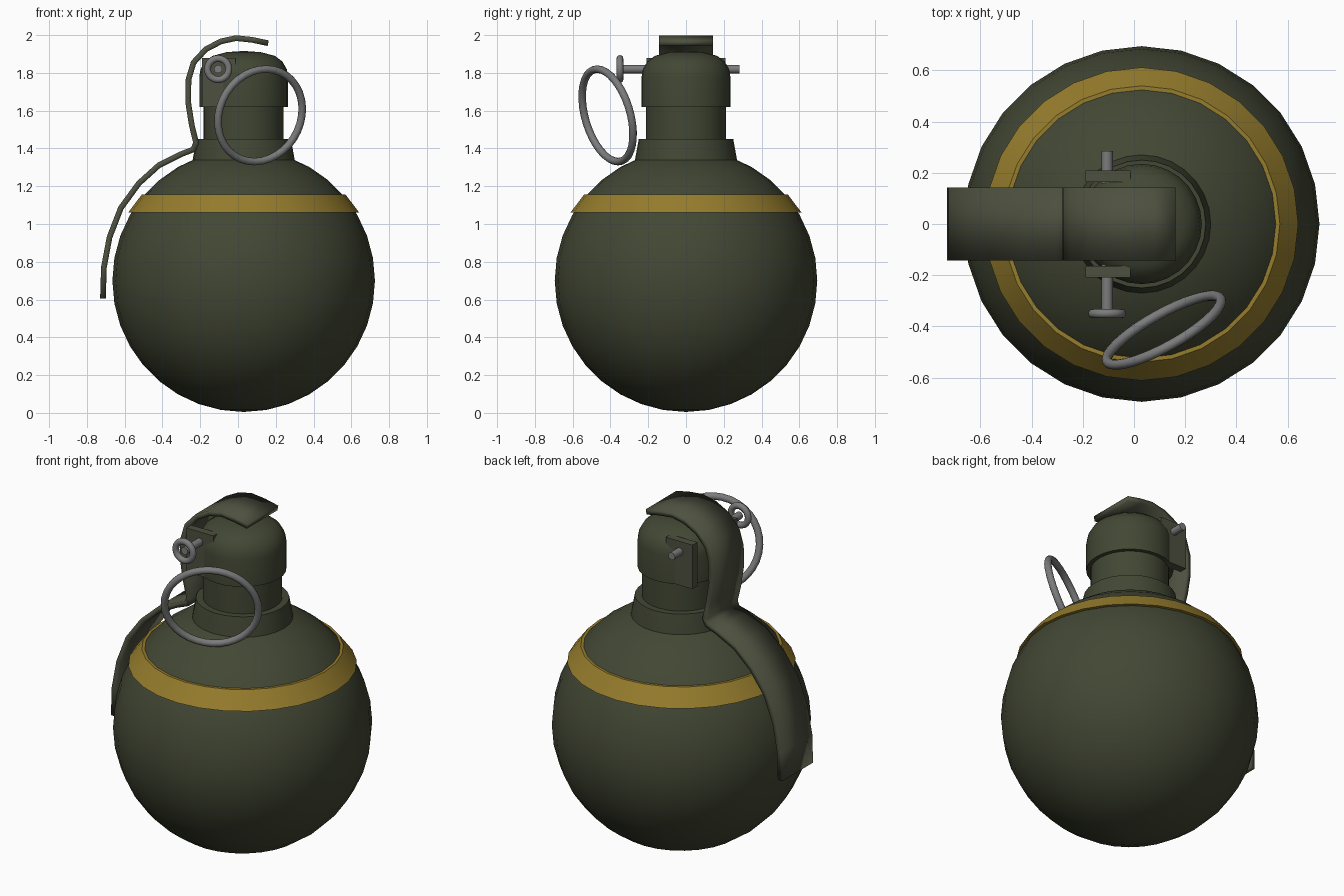
import bpy
import bmesh
import math
from mathutils import Matrix, Vector

if "Cube" in bpy.data.objects:
    bpy.data.objects.remove(bpy.data.objects["Cube"], do_unlink=True)

AXIS_X = 0.03
SIDES = 28


def material(name, r, g, b, rough=0.7):
    mat = bpy.data.materials.new(name)
    mat.use_nodes = True
    mat.diffuse_color = (r, g, b, 1)
    bsdf = mat.node_tree.nodes["Principled BSDF"]
    bsdf.inputs["Base Color"].default_value = (r, g, b, 1)
    bsdf.inputs["Roughness"].default_value = rough
    return mat


OLIVE = material("olive", 0.055, 0.063, 0.034)
DRAB = material("drab", 0.075, 0.08, 0.05)
YELLOW = material("yellow", 0.30, 0.20, 0.025)
STEEL = material("steel", 0.20, 0.20, 0.20, 0.4)


def finish(name, bm, mat, angle=35):
    mesh = bpy.data.meshes.new(name)
    bmesh.ops.recalc_face_normals(bm, faces=bm.faces)
    bm.to_mesh(mesh)
    bm.free()
    mesh.materials.append(mat)
    obj = bpy.data.objects.new(name, mesh)
    bpy.context.collection.objects.link(obj)
    bpy.ops.object.select_all(action="DESELECT")
    obj.select_set(True)
    bpy.context.view_layer.objects.active = obj
    bpy.ops.object.shade_smooth_by_angle(angle=math.radians(angle))
    return obj


def lathe(name, profile, mat, sides=SIDES):
    """Spin a (radius, z) profile about the body axis."""
    bm = bmesh.new()
    verts = [bm.verts.new((r, 0, z)) for r, z in profile]
    edges = [bm.edges.new(pair) for pair in zip(verts, verts[1:])]
    bmesh.ops.spin(bm, geom=verts + edges, axis=(0, 0, 1), cent=(0, 0, 0),
                   angle=math.tau, steps=sides)
    bmesh.ops.remove_doubles(bm, verts=bm.verts, dist=0.0005)
    bmesh.ops.translate(bm, verts=bm.verts, vec=(AXIS_X, 0, 0))
    return finish(name, bm, mat)


def ring(name, centre, normal, major, minor, mat):
    """Torus made by spinning a small circle, then aimed along normal."""
    bm = bmesh.new()
    tube = bmesh.ops.create_circle(
        bm, segments=12, radius=minor,
        matrix=Matrix.Translation((major, 0, 0)) @ Matrix.Rotation(math.pi / 2, 4, "X"))
    bmesh.ops.spin(bm, geom=tube["verts"] + bm.edges[:], axis=(0, 0, 1),
                   cent=(0, 0, 0), angle=math.tau, steps=36)
    bmesh.ops.remove_doubles(bm, verts=bm.verts, dist=0.0005)
    turn = Vector(normal).to_track_quat("Z", "Y").to_matrix().to_4x4()
    bmesh.ops.transform(bm, verts=bm.verts, matrix=Matrix.Translation(centre) @ turn)
    return finish(name, bm, mat, 60)


# Round body
bm = bmesh.new()
bmesh.ops.create_uvsphere(bm, u_segments=SIDES, v_segments=18, radius=0.695,
                          matrix=Matrix.Translation((AXIS_X, 0, 0.7)))
finish("body", bm, OLIVE)

# Painted band
lathe("band", [(0.50, 1.06), (0.612, 1.06), (0.54, 1.155), (0.47, 1.155)], YELLOW)

# Collar, neck and domed cap
lathe("collar", [(0, 1.30), (0.275, 1.30), (0.27, 1.34), (0.25, 1.45), (0, 1.45)], OLIVE)
lathe("neck", [(0, 1.40), (0.212, 1.40), (0.212, 1.66), (0, 1.66)], OLIVE)
lathe("fuze_cap", [(0, 1.62), (0.235, 1.62), (0.235, 1.78), (0.228, 1.82),
                   (0.205, 1.86), (0.165, 1.89), (0.09, 1.91), (0, 1.916)], OLIVE)

# Safety lever: bent strip with thickness
path = [(0.16, 1.957), (0.075, 1.975), (-0.01, 1.984), (-0.09, 1.967),
        (-0.17, 1.925), (-0.235, 1.855), (-0.262, 1.765), (-0.264, 1.645),
        (-0.245, 1.525), (-0.222, 1.43), (-0.236, 1.395), (-0.30, 1.37),
        (-0.42, 1.31), (-0.525, 1.215), (-0.62, 1.085), (-0.68, 0.93),
        (-0.71, 0.77), (-0.715, 0.605)]
HALF_WIDTH = 0.143
bm = bmesh.new()
rows = [[bm.verts.new((x, y, z)) for y in (-HALF_WIDTH, HALF_WIDTH)] for x, z in path]
for (a, b), (c, d) in zip(rows, rows[1:]):
    bm.faces.new((a, b, d, c))
lever = finish("safety_lever", bm, DRAB)
solid = lever.modifiers.new("thickness", "SOLIDIFY")
solid.thickness = 0.03
solid.offset = 0
solid.use_even_offset = True

# Pin brackets on both sides of the cap
for side, name in ((-1, "right_bracket"), (1, "left_bracket")):
    bm = bmesh.new()
    place = Matrix.Translation((-0.102, side * 0.187, 1.75))
    bmesh.ops.create_cube(bm, size=1, matrix=place @ Matrix.Diagonal((0.175, 0.045, 0.26, 1)))
    finish(name, bm, DRAB)

# Safety pin
bm = bmesh.new()
bmesh.ops.create_cone(
    bm, cap_ends=True, segments=12, radius1=0.022, radius2=0.022, depth=0.635,
    matrix=Matrix.Translation((-0.105, -0.033, 1.82)) @ Matrix.Rotation(math.pi / 2, 4, "X"))
finish("safety_pin", bm, STEEL)

# Pin eye and pull ring
ring("pin_eye", (-0.105, -0.35, 1.82), (0, 1, 0), 0.056, 0.018, STEEL)
ring("pull_ring", (0.117, -0.415, 1.575), (0.47, -0.845, -0.25), 0.253, 0.02, STEEL)
